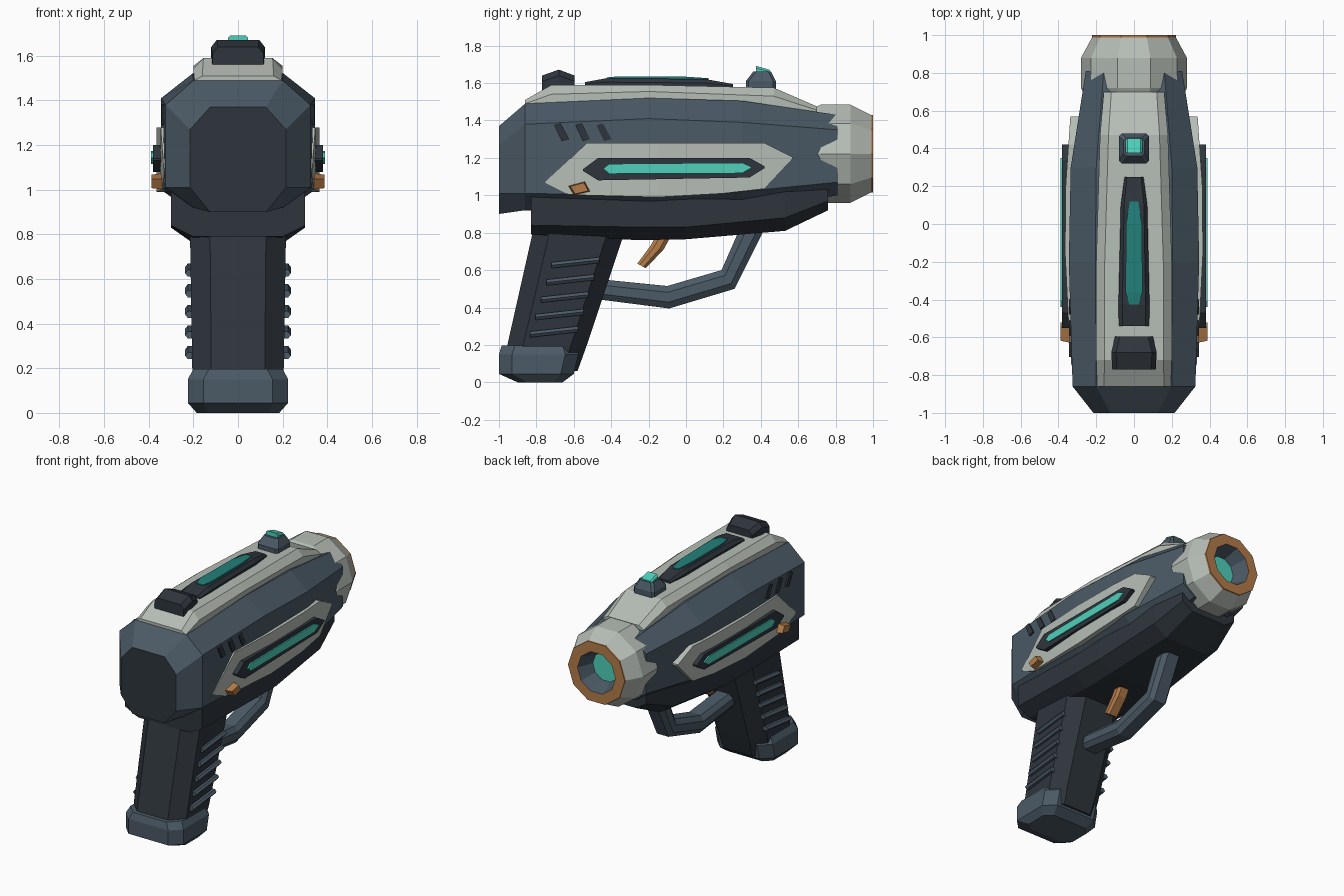
import bpy, bmesh, math
from mathutils import Vector

if "Cube" in bpy.data.objects:
    bpy.data.objects.remove(bpy.data.objects["Cube"])


def mat(name, r, g, b):
    m = bpy.data.materials.new(name)
    lin = [((c / 255 + 0.055) / 1.055) ** 2.4 for c in (r, g, b)]
    m.diffuse_color = (*lin, 1)
    m.use_nodes = True
    m.node_tree.nodes["Principled BSDF"].inputs["Base Color"].default_value = m.diffuse_color
    return m


SLATE = mat("slate", 75, 90, 102)
DARK = mat("charcoal", 46, 53, 60)
LIGHT = mat("pale grey", 182, 189, 182)
TEAL = mat("bright teal", 78, 208, 187)
GLASS = mat("deep teal", 34, 128, 122)
COPPER = mat("copper", 180, 124, 74)


def loft(name, sections, mats, cap_mat=0, mirror=False):
    """Skin a list of equal-length point rings and cap both ends."""
    bm = bmesh.new()
    rings = [[bm.verts.new(p) for p in s] for s in sections]
    n = len(rings[0])
    for a, b in zip(rings, rings[1:]):
        for i in range(n):
            j = (i + 1) % n
            bm.faces.new((a[i], a[j], b[j], b[i]))
    first = bm.faces.new(rings[0][::-1])
    first.material_index = cap_mat
    bm.faces.new(rings[-1])
    return finish(name, bm, mats, mirror)


def finish(name, bm, mats, mirror=False):
    bmesh.ops.recalc_face_normals(bm, faces=bm.faces)
    me = bpy.data.meshes.new(name)
    bm.to_mesh(me)
    bm.free()
    for m in mats:
        me.materials.append(m)
    ob = bpy.data.objects.new(name, me)
    bpy.context.collection.objects.link(ob)
    if mirror:
        ob.modifiers.new("Mirror", 'MIRROR').use_mirror_merge = False
    return ob


def sym(y, half):
    """Ring across x at depth y from the right-hand (x, z) points."""
    return [(x, y, z) for x, z in half] + [(-x, y, z) for x, z in reversed(half)]


def octa(w, y0, y1, c, z):
    """Chamfered rectangle lying at height z."""
    return [(w - c, y0, z), (w, y0 + c, z), (w, y1 - c, z), (w - c, y1, z),
            (c - w, y1, z), (-w, y1 - c, z), (-w, y0 + c, z), (c - w, y0, z)]


def side_plate(name, cols, x_in, x_out, mats):
    """Mirrored slab on the flank; cols are (y, z low, z high), x_out depends on y."""
    secs = []
    for y, lo, hi in cols:
        x = x_out(y)
        secs.append([(x_in, y, lo), (x, y, lo), (x, y, hi), (x_in, y, hi)])
    return loft(name, secs, mats, mirror=True)


# Main housing: octagonal sections along the length, dark rear plate
body = [(-1.0, .215, .125, .90, 1.01, 1.27, 1.37), (-.86, .325, .20, .92, 1.01, 1.38, 1.49),
        (-.2, .345, .205, .90, 1.00, 1.41, 1.52), (.3, .335, .20, .91, 1.02, 1.39, 1.505),
        (.81, .255, .16, 1.0, 1.07, 1.35, 1.43)]
loft("housing", [sym(y, [(wt, zb), (w, zl), (w, zu), (wt, zt)])
                 for y, w, wt, zb, zl, zu, zt in body], [SLATE, DARK], 1)

# Lower frame under the housing
frame = [(-.83, .30, .20, .79, .84, 1.0), (-.25, .30, .20, .76, .83, 1.0),
         (0, .30, .20, .765, .83, 1.0), (.53, .27, .17, .81, .88, 1.02),
         (.76, .22, .14, .92, .97, 1.04)]
loft("lower_frame", [sym(y, [(wb, zb), (w, zs), (w, zt)])
                     for y, w, wb, zb, zs, zt in frame], [DARK])

# Pale top rail
rail = [(-.86, .195, .16, 1.44, 1.49, 1.51), (-.72, .20, .155, 1.46, 1.54, 1.59),
        (-.2, .20, .155, 1.46, 1.555, 1.59), (.47, .18, .135, 1.45, 1.53, 1.575),
        (.70, .16, .12, 1.38, 1.455, 1.475)]
loft("top_rail", [sym(y, [(w, zb), (w, zm), (wt, zt)])
                  for y, w, wt, zb, zm, zt in rail], [LIGHT])

# Barrel: ten-sided lathe with copper lip, bore and glowing core
bm = bmesh.new()
prof = [(.22, .60, 0), (.28, .72, 0), (.28, .88, 0), (.222, .988, 0),
        (.222, 1.0, 3), (.148, 1.0, 3), (.105, .89, 1), (0, .89, 2)]
N = 10
rings = []
for r, y, _ in prof[:-1]:
    rings.append([bm.verts.new((r * math.cos(2 * math.pi * i / N), y,
                                1.222 + .985 * r * math.sin(2 * math.pi * i / N)))
                  for i in range(N)])
for k in range(1, len(rings)):
    for i in range(N):
        j = (i + 1) % N
        f = bm.faces.new((rings[k - 1][i], rings[k - 1][j], rings[k][j], rings[k][i]))
        f.material_index = prof[k][2]
bm.faces.new(rings[0])
bm.faces.new(rings[-1]).material_index = 2
finish("barrel", bm, [LIGHT, SLATE, TEAL, COPPER])

# Flank panels, inlay frames and glowing strips
curve = lambda y: .365 - .03 * max(0, abs(y + .05) - .2) / .45
side_plate("side_panel", [(-.75, 1.065, 1.075), (-.63, 1.005, 1.185), (-.53, 1.0, 1.28),
                          (-.15, .99, 1.28), (.2, 1.01, 1.28), (.42, 1.035, 1.28),
                          (.57, 1.195, 1.205)], .27, curve, [LIGHT])
side_plate("side_inlay", [(-.55, 1.13, 1.14), (-.47, 1.08, 1.2), (.34, 1.095, 1.2),
                          (.42, 1.145, 1.155)], .31, lambda y: .38, [DARK])
side_plate("side_glow", [(-.44, 1.14, 1.145), (-.41, 1.115, 1.168), (.3, 1.118, 1.174),
                         (.35, 1.147, 1.152)], .35, lambda y: .389, [TEAL])

# Copper side buttons and slanted vents
quad = [(-.63, 1.05), (-.54, 1.075), (-.51, 1.02), (-.60, 1.0)]
loft("side_button", [[(.33, y, z) for y, z in quad],
                     [(.388, -.57 + (y + .57) * .8, 1.037 + (z - 1.037) * .8) for y, z in quad]],
     [COPPER], mirror=True)
for k in range(3):
    y = -.705 + k * .113
    pts = [(y, 1.375), (y + .035, 1.385), (y + .08, 1.30), (y + .04, 1.29)]
    loft(f"side_vent_{k + 1}", [[(x, a, b) for a, b in pts] for x in (.30, .343)],
         [DARK], mirror=True)

# Grip, butt and grip ridges
loft("grip", [octa(.19, -.97, -.58, .08, .06), octa(.205, -.955, -.53, .085, .2),
              octa(.215, -.82, -.33, .09, .80), octa(.215, -.79, -.28, .09, .95)], [DARK])
butt = [(.185, -.90, -.66, .05, .0), (.225, -1.0, -.60, .07, .045),
        (.225, -1.0, -.575, .07, .15), (.20, -.985, -.59, .07, .197)]
loft("grip_butt", [octa(*b) for b in butt], [SLATE])
for k in range(5):
    z, y = .64 - k * .0925, -.59 - k * .029
    secs = []
    for e in (-1, 1):
        secs.append([(.213 + .024 * math.cos(a * math.pi / 3), y + e * .128,
                      z + e * .014 + .018 * math.sin(a * math.pi / 3)) for a in range(6)])
    loft(f"grip_ridge_{k + 1}", secs, [SLATE], mirror=True)


def bar(name, pairs, w, c, m):
    """Chamfered bar through (inner, outer) point pairs in the side plane."""
    secs = []
    for a, b in pairs:
        a, b = Vector((0, *a)), Vector((0, *b))
        secs.append([tuple(a.lerp(b, t) + Vector((x, 0, 0))) for x, t in
                     [(w - c, 0), (w, .28), (w, .72), (w - c, 1),
                      (c - w, 1), (-w, .72), (-w, .28), (c - w, 0)]])
    loft(name, secs, [m])


# Trigger guard and trigger
bar("trigger_guard", [((-.50, .555), (-.52, .45)), ((-.10, .515), (-.09, .395)),
                      ((.19, .60), (.26, .50)), ((.30, .85), (.435, .85))], .07, .025, SLATE)
bar("trigger", [((-.15, .80), (-.07, .80)), ((-.19, .73), (-.12, .71)),
                ((-.26, .635), (-.215, .61))], .045, .015, COPPER)

# Sights
loft("rear_sight", [sym(y, [(w, 1.55), (w, zm), (w - .025, zt)]) for y, w, zm, zt in
                    [(-.77, .115, 1.61, 1.64), (-.68, .12, 1.64, 1.672),
                     (-.595, .10, 1.61, 1.64)]], [DARK])
loft("front_sight", [octa(.08, .32, .48, .015, 1.55), octa(.08, .32, .48, .015, 1.61),
                     octa(.055, .36, .455, .015, 1.662)], [SLATE])
loft("sight_bead", [sym(.375, [(.045, 1.645), (.045, 1.68), (.035, 1.692)]),
                    sym(.45, [(.045, 1.645), (.045, 1.66), (.035, 1.67)])], [TEAL])

# Top inlay and its glass strip
loft("top_inlay", [sym(y, [(w, 1.56), (w, zm), (w * .75, zt)]) for y, w, zm, zt in
                   [(-.54, .08, 1.595, 1.605), (-.43, .082, 1.605, 1.625),
                    (.10, .07, 1.60, 1.622), (.25, .05, 1.585, 1.595)]], [DARK])
loft("top_glass", [sym(y, [(w, 1.60), (w, z)]) for y, w, z in
                   [(-.425, .025, 1.63), (-.36, .045, 1.636), (0, .042, 1.634),
                    (.12, .022, 1.626)]], [GLASS])
